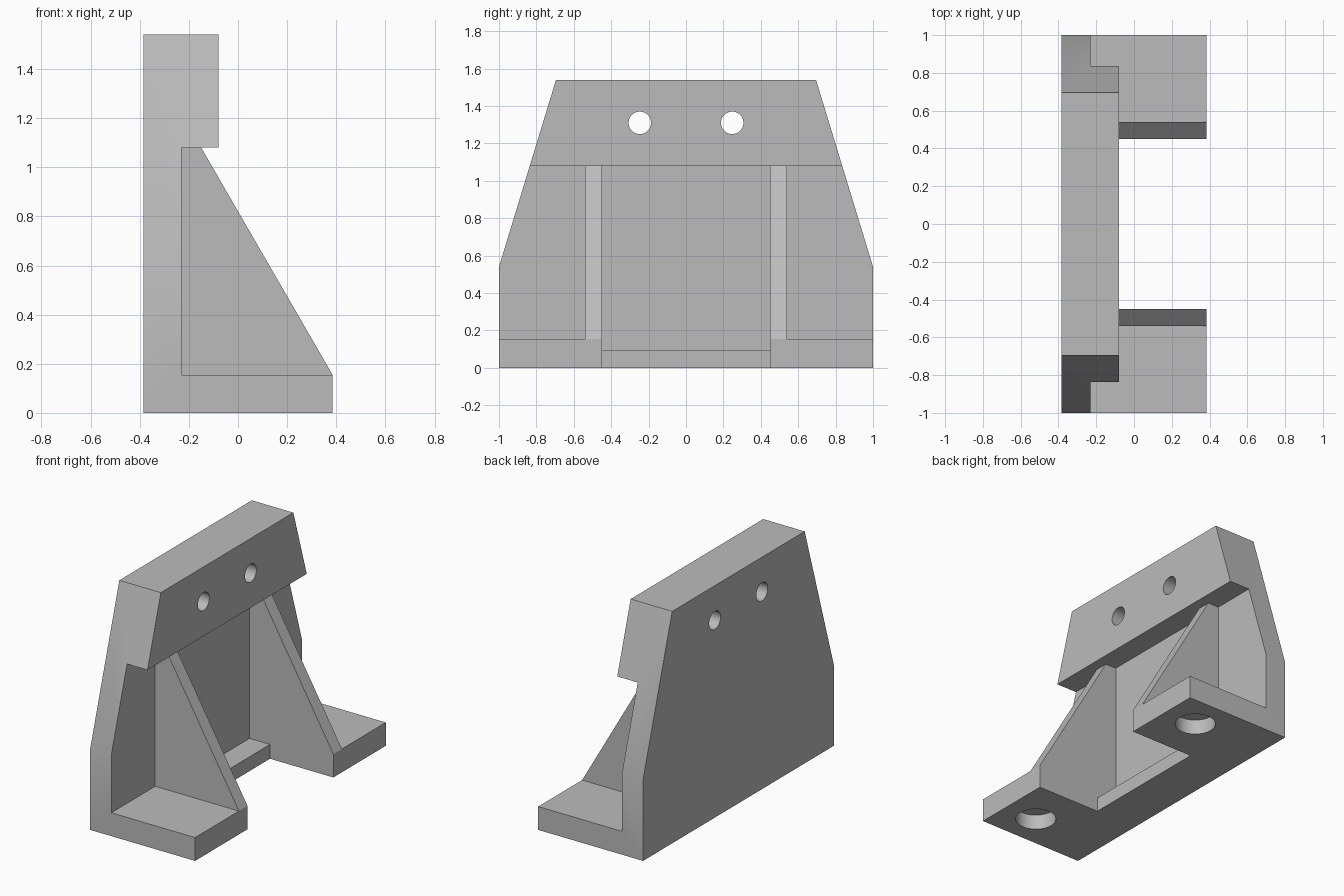
import bpy, bmesh, math
from mathutils import Matrix, Vector

if "Cube" in bpy.data.objects:
    bpy.data.objects.remove(bpy.data.objects["Cube"], do_unlink=True)

grey = bpy.data.materials.new("plain_grey")
grey.use_nodes = True
grey.diffuse_color = (0.5, 0.5, 0.5, 1)
grey.node_tree.nodes["Principled BSDF"].inputs["Base Color"].default_value = (0.5, 0.5, 0.5, 1)


def add_mesh(name, bm):
    bmesh.ops.recalc_face_normals(bm, faces=bm.faces)
    mesh = bpy.data.meshes.new(name)
    bm.to_mesh(mesh)
    bm.free()
    mesh.materials.append(grey)
    obj = bpy.data.objects.new(name, mesh)
    bpy.context.collection.objects.link(obj)
    return obj


def prism(name, points, sweep):
    """Extrude a closed outline along the sweep vector."""
    bm = bmesh.new()
    face = bm.faces.new([bm.verts.new(p) for p in points])
    ext = bmesh.ops.extrude_face_region(bm, geom=[face])["geom"]
    bmesh.ops.translate(bm, vec=sweep, verts=[v for v in ext if isinstance(v, bmesh.types.BMVert)])
    # the extrusion may drop the starting cap
    bmesh.ops.holes_fill(bm, edges=[e for e in bm.edges if e.is_boundary])
    return add_mesh(name, bm)


def prism_y(name, outline, y0, y1):
    return prism(name, [(x, y0, z) for x, z in outline], Vector((0, y1 - y0, 0)))


def cylinder(name, centre, radius, axis):
    bm = bmesh.new()
    turn = Matrix.Rotation(math.pi / 2, 4, "Y") if axis == "X" else Matrix()
    bmesh.ops.create_cone(bm, cap_ends=True, segments=64, radius1=radius, radius2=radius,
                          depth=2, matrix=Matrix.Translation(centre) @ turn)
    return add_mesh(name, bm)


# Main measurements
back, front = -0.385, 0.385
wall, lip = -0.23, -0.08            # front of back plate, front of top beam
beam_z, foot_z, sill_z, top_z = 1.08, 0.155, 0.095, 1.54
rib_in, rib_out = 0.45, 0.54
far = 0.6

# Solid blank with the tapered plate outline
half = [(1, 0), (1, 0.54), (0.695, top_z)]
outline = half + [(-y, z) for y, z in reversed(half)]
bracket = prism("mounting_bracket", [(back, y, z) for y, z in outline],
                Vector((front - back, 0, 0)))

# Sloping front of ribs, below the overhanging beam
cutters = [prism_y("slope_cutter", [(lip, 1.8), (lip, beam_z), (-0.15, beam_z),
                                    (front, foot_z), (far, foot_z), (far, 1.8)], -1.2, 1.2)]
# Opening between the ribs, leaving a low sill
cutters.append(prism_y("bay_cutter", [(wall, sill_z), (wall, beam_z), (far, beam_z),
                                      (far, -0.2), (lip, -0.2), (lip, sill_z)], -rib_in, rib_in))
for s in (-1, 1):
    # Pockets above the feet, then foot and beam bolt holes
    cutters.append(prism_y("pocket_cutter", [(wall, foot_z), (wall, beam_z), (far, beam_z),
                                             (far, foot_z)], s * rib_out, s * 1.2))
    cutters.append(cylinder("foot_hole_cutter", (0.15, s * 0.77, -0.9), 0.125, "Z"))
    cutters.append(cylinder("beam_hole_cutter", (-0.2, s * 0.247, 1.31), 0.06, "X"))

bpy.ops.object.select_all(action="DESELECT")
bpy.context.view_layer.objects.active = bracket
bracket.select_set(True)
for cutter in cutters:
    cutter.hide_render = True
    mod = bracket.modifiers.new("cut", "BOOLEAN")
    mod.operation, mod.solver, mod.object = "DIFFERENCE", "EXACT", cutter
    bpy.ops.object.modifier_apply(modifier=mod.name)
    bpy.data.objects.remove(cutter, do_unlink=True)

bpy.ops.object.shade_smooth_by_angle(angle=math.radians(30))
